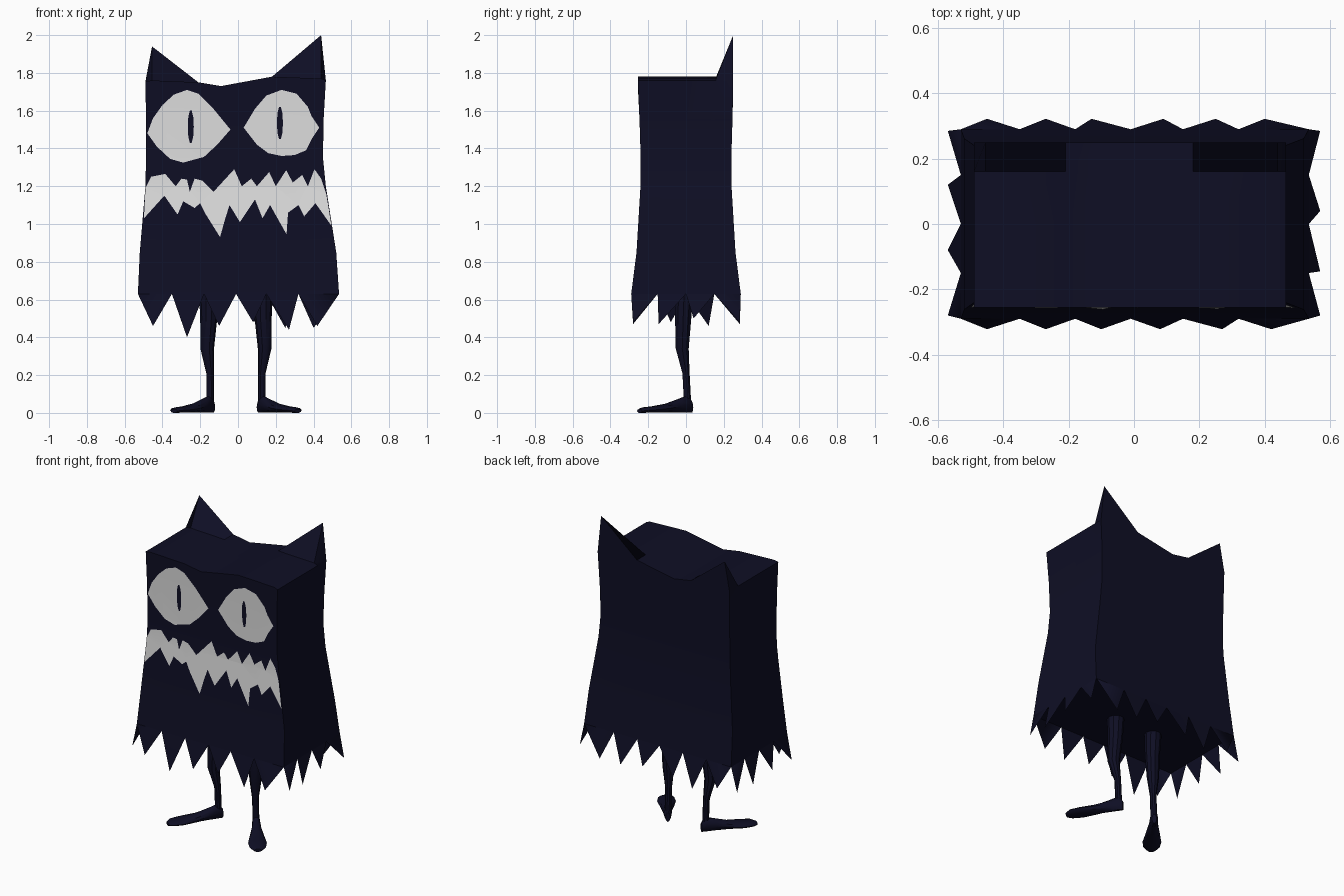
import bpy, bmesh, math
from mathutils import Vector

if "Cube" in bpy.data.objects:
    bpy.data.objects.remove(bpy.data.objects["Cube"])


def material(name, rgb):
    m = bpy.data.materials.new(name)
    m.diffuse_color = (*rgb, 1)
    m.use_nodes = True
    m.node_tree.nodes["Principled BSDF"].inputs["Base Color"].default_value = m.diffuse_color
    return m


NAVY = material("dark navy", (0.0045, 0.0045, 0.018))
PALE = material("pale grey", (0.75, 0.75, 0.75))


def finish(name, bm, mat, normals=True):
    if normals:
        bmesh.ops.recalc_face_normals(bm, faces=bm.faces)
    me = bpy.data.meshes.new(name)
    bm.to_mesh(me)
    bm.free()
    ob = bpy.data.objects.new(name, me)
    bpy.context.collection.objects.link(ob)
    me.materials.append(mat)
    bpy.ops.object.select_all(action='DESELECT')
    ob.select_set(True)
    bpy.context.view_layer.objects.active = ob
    bpy.ops.object.shade_smooth_by_angle(angle=math.radians(35))
    return ob


def bridge(bm, a, b):
    n = len(a)
    for i in range(n):
        bm.faces.new((a[i], a[(i + 1) % n], b[(i + 1) % n], b[i]))


def loft(name, rings, mat):
    bm = bmesh.new()
    loops = [[bm.verts.new(p) for p in r] for r in rings]
    for a, b in zip(loops, loops[1:]):
        bridge(bm, a, b)
    bm.faces.new(loops[0])
    bm.faces.new(loops[-1])
    return finish(name, bm, mat)


# Body sections from hem to shoulder: z, left x, right x, half depth
SECTIONS = [(0.63, -0.53, 0.535, 0.29), (0.85, -0.52, 0.52, 0.262),
            (1.2, -0.49, 0.465, 0.241), (1.35, -0.487, 0.45, 0.24),
            (1.55, -0.487, 0.453, 0.246)]
TOP_Z, TOP_DEPTH = 1.76, 0.255
COLS = [-0.53, -0.35, -0.18, -0.01, 0.15, 0.32, 0.535]
ROWS = [-0.29, -0.15, 0, 0.15, 0.29]
TOP_X = [-0.49, -0.455, -0.21, -0.09, 0.18, 0.44, 0.465]
TOP_Y = [-0.255, -0.15, 0, 0.16, 0.25]
RIM_Z = [1.755, 1.76, 1.75, 1.73, 1.78, 1.77, 1.76]
BACK_Z = [1.755, 1.94, 1.75, 1.73, 1.78, 2.0, 1.76]   # ears rise on the back edge


def perimeter():
    """Grid indices around the box, starting front left."""
    nc, nr = len(COLS) - 1, len(ROWS) - 1
    return ([(i, 0) for i in range(nc)] + [(nc, j) for j in range(nr)] +
            [(i, nr) for i in range(nc, 0, -1)] + [(0, j) for j in range(nr, 0, -1)])


PERIM = perimeter()


def build_body():
    bm = bmesh.new()
    loops = []
    for z, x0, x1, d in SECTIONS:
        loops.append([bm.verts.new((x0 + (COLS[i] + 0.53) / 1.065 * (x1 - x0),
                                    ROWS[j] / 0.29 * d, z)) for i, j in PERIM])
    # Sagging top with two ears
    grid = {(i, j): bm.verts.new((x, y, BACK_Z[i] if j == 4 else RIM_Z[i]))
            for i, x in enumerate(TOP_X) for j, y in enumerate(TOP_Y)}
    for i in range(6):
        for j in range(4):
            bm.faces.new([grid[i + a, j + b] for a, b in ((0, 0), (1, 0), (1, 1), (0, 1))])
    loops.append([grid[k] for k in PERIM])
    for a, b in zip(loops, loops[1:]):
        bridge(bm, a, b)
    bm.faces.new(loops[0][::-1])
    finish("body", bm, NAVY)


def build_hem():
    """Ragged pointed hem: one triangle per perimeter step."""
    front = [(-0.45, 0.46), (-0.27, 0.40), (-0.1, 0.46), (0.08, 0.48), (0.27, 0.44), (0.42, 0.46)]
    back = [(-0.45, 0.48), (-0.27, 0.43), (-0.13, 0.47), (0.09, 0.48), (0.25, 0.45), (0.40, 0.45)]
    right = [(-0.28, 0.48), (-0.145, 0.47), (0.04, 0.5), (0.285, 0.48)]
    left = [(-0.28, 0.47), (-0.08, 0.48), (0.12, 0.46), (0.285, 0.47)]
    tips = ([(x, -0.322, z) for x, z in front] + [(0.57, y, z) for y, z in right] +
            [(x, 0.322, z) for x, z in back[::-1]] + [(-0.57, y, z) for y, z in left[::-1]])
    bm = bmesh.new()
    ring = [bm.verts.new((COLS[i], ROWS[j], 0.63)) for i, j in PERIM]
    for k, tip in enumerate(tips):
        bm.faces.new((ring[k], bm.verts.new(tip), ring[(k + 1) % len(ring)]))
    finish("ragged_hem", bm, NAVY, normals=False)


def front_y(z):
    pts = [(s[0], s[3]) for s in SECTIONS] + [(TOP_Z, TOP_DEPTH)]
    for (z0, d0), (z1, d1) in zip(pts, pts[1:]):
        if z <= z1:
            break
    return -(d0 + (d1 - d0) * (z - z0) / (z1 - z0))


def plate(name, outline, mat, lift):
    """Thin painted shape that follows the front wall."""
    bm = bmesh.new()
    f = bm.faces.new([bm.verts.new((x, 0, z)) for x, z in outline])
    f.normal_update()
    if f.normal.y > 0:
        f.normal_flip()
    bmesh.ops.triangulate(bm, faces=[f])
    for s in SECTIONS:
        bmesh.ops.bisect_plane(bm, geom=bm.verts[:] + bm.edges[:] + bm.faces[:],
                               plane_co=(0, 0, s[0]), plane_no=(0, 0, 1))
    for v in bm.verts:
        v.co.y = front_y(v.co.z) - lift
    finish(name, bm, mat, normals=False)


def ellipse(cx, cz, rx, rz, n=10):
    return [(cx + rx * math.cos(math.tau * k / n), cz + rz * math.sin(math.tau * k / n))
            for k in range(n)]


build_body()
build_hem()

# Eyes and slit pupils
plate("left_eye", [(-0.48, 1.48), (-0.45, 1.56), (-0.40, 1.63), (-0.34, 1.685), (-0.27, 1.71),
                   (-0.21, 1.69), (-0.13, 1.61), (-0.04, 1.5), (-0.11, 1.42), (-0.18, 1.355),
                   (-0.29, 1.325), (-0.36, 1.345), (-0.43, 1.41)], PALE, 0.004)
plate("right_eye", [(0.03, 1.51), (0.09, 1.61), (0.15, 1.68), (0.23, 1.71), (0.31, 1.69),
                    (0.37, 1.62), (0.39, 1.57), (0.43, 1.51), (0.39, 1.45), (0.36, 1.39),
                    (0.30, 1.365), (0.23, 1.36), (0.16, 1.375), (0.10, 1.42)], PALE, 0.004)
plate("left_pupil", ellipse(-0.25, 1.515, 0.016, 0.09), NAVY, 0.008)
plate("right_pupil", ellipse(0.222, 1.535, 0.016, 0.09), NAVY, 0.008)

# Jagged grin
plate("mouth", [(-0.49, 1.19), (-0.46, 1.25), (-0.385, 1.265), (-0.33, 1.2), (-0.3, 1.24),
                (-0.27, 1.235), (-0.255, 1.17), (-0.23, 1.24), (-0.19, 1.23), (-0.13, 1.17),
                (-0.02, 1.29), (0.02, 1.2), (0.07, 1.24), (0.1, 1.2), (0.165, 1.275),
                (0.2, 1.2), (0.255, 1.285), (0.29, 1.22), (0.34, 1.26), (0.37, 1.2),
                (0.405, 1.29), (0.44, 1.24), (0.467, 1.16), (0.495, 0.99), (0.41, 1.11),
                (0.35, 1.04), (0.32, 1.1), (0.265, 1.06), (0.257, 0.945), (0.17, 1.1),
                (0.13, 1.03), (0.09, 1.13), (0.01, 1.01), (-0.045, 1.1), (-0.07, 1.02),
                (-0.095, 0.93), (-0.17, 1.05), (-0.2, 1.11), (-0.23, 1.085), (-0.29, 1.12),
                (-0.32, 1.05), (-0.39, 1.15), (-0.498, 1.03)], PALE, 0.004)


# Thin legs with long outturned feet
def ring(center, u, v, n=10):
    return [center + u * math.cos(math.tau * k / n) + v * math.sin(math.tau * k / n)
            for k in range(n)]


LEG = [(0.147, 0.01, 0.02, 0.02), (0.148, 0.0, 0.21, 0.02), (0.163, -0.02, 0.34, 0.036),
       (0.155, -0.015, 0.5, 0.045), (0.155, -0.01, 0.64, 0.052)]
FOOT = [(-0.025, 0.014, 0.06), (0.0, 0.024, 0.095), (0.06, 0.028, 0.075), (0.14, 0.042, 0.05),
        (0.23, 0.056, 0.035), (0.29, 0.048, 0.03), (0.32, 0.022, 0.02)]
for side, s, cx in (("left", -1, 0.0), ("right", 1, -0.022)):
    loft(side + "_leg", [ring(Vector((s * x + (cx if s > 0 else 0), y, z)),
                              Vector((r, 0, 0)), Vector((0, r, 0))) for x, y, z, r in LEG], NAVY)
    out, across = Vector((s * 0.6, -0.8, 0)), Vector((s * 0.8, 0.6, 0))
    heel = Vector((s * 0.147 + cx, 0.01, 0))
    loft(side + "_foot", [ring(heel + out * t + Vector((0, 0, h / 2)), across * w,
                               Vector((0, 0, h / 2))) for t, w, h in FOOT], NAVY)
